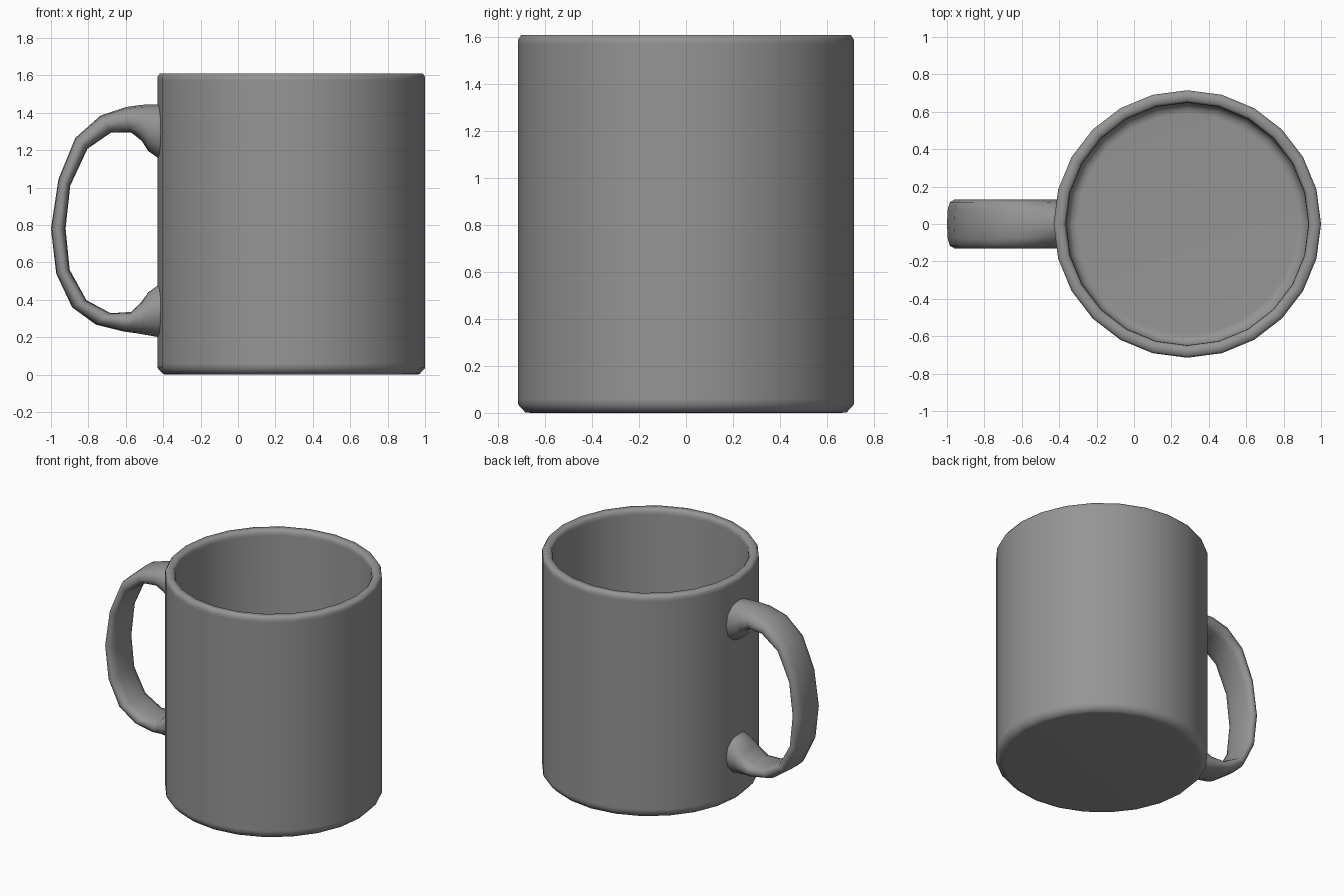
import bpy, bmesh
from math import cos, sin, pi, radians, copysign

if "Cube" in bpy.data.objects:
    bpy.data.objects.remove(bpy.data.objects["Cube"])

CX, SIDES = 0.285, 24
grey = bpy.data.materials.new("dark_grey")
grey.diffuse_color = (0.3, 0.3, 0.3, 1)
grey.use_nodes = True
grey.node_tree.nodes["Principled BSDF"].inputs["Base Color"].default_value = grey.diffuse_color


def skin(name, rings, angle):
    """Bridge closed rings of points and cap both ends."""
    bm = bmesh.new()
    loops = [[bm.verts.new(p) for p in ring] for ring in rings]
    n = len(loops[0])
    for a, b in zip(loops, loops[1:]):
        for i in range(n):
            j = (i + 1) % n
            bm.faces.new((a[i], a[j], b[j], b[i]))
    bm.faces.new(loops[0][::-1])
    bm.faces.new(loops[-1])
    bmesh.ops.recalc_face_normals(bm, faces=bm.faces)
    mesh = bpy.data.meshes.new(name)
    bm.to_mesh(mesh)
    bm.free()
    mesh.materials.append(grey)
    obj = bpy.data.objects.new(name, mesh)
    bpy.context.collection.objects.link(obj)
    bpy.ops.object.select_all(action='DESELECT')
    obj.select_set(True)
    bpy.context.view_layer.objects.active = obj
    bpy.ops.object.shade_smooth_by_angle(angle=radians(angle))
    return obj


# Cup: outer wall, rim, inner wall and floor as one lathed profile (radius, z)
profile = [(0.66, 0.0), (0.685, 0.002), (0.715, 0.035), (0.715, 0.06), (0.715, 1.57),
           (0.715, 1.592), (0.703, 1.61), (0.662, 1.61), (0.65, 1.592), (0.648, 1.57),
           (0.648, 0.12), (0.645, 0.085), (0.62, 0.052), (0.59, 0.05)]
skin("cup", [[(CX + r * cos(2 * pi * i / SIDES), r * sin(2 * pi * i / SIDES), z)
              for i in range(SIDES)] for r, z in profile], 80)

# Handle: outer and inner edge of each cross-section (x, z, x, z), flared at the cup
sections = [
    (-0.395, 1.445, -0.395, 1.145), (-0.43, 1.445, -0.43, 1.16),
    (-0.48, 1.445, -0.48, 1.195), (-0.53, 1.44, -0.515, 1.25),
    (-0.60, 1.43, -0.57, 1.293), (-0.735, 1.385, -0.68, 1.293),
    (-0.87, 1.265, -0.805, 1.207), (-0.96, 1.045, -0.897, 1.01),
    (-1.0, 0.78, -0.922, 0.78), (-0.972, 0.54, -0.90, 0.56),
    (-0.887, 0.36, -0.81, 0.397), (-0.76, 0.267, -0.68, 0.328),
    (-0.61, 0.23, -0.57, 0.335), (-0.53, 0.219, -0.515, 0.39),
    (-0.48, 0.21, -0.48, 0.44), (-0.43, 0.201, -0.43, 0.475),
    (-0.395, 0.197, -0.395, 0.49)]


def power(v, e):
    return copysign(abs(v) ** e, v)


rings = []
for k, (xo, zo, xi, zi) in enumerate(sections):
    end = min(k, len(sections) - 1 - k)
    e = 1.0 - 0.25 * min(end / 5, 1)      # round at the cup, flatter at the grip
    ring = []
    for i in range(12):
        t = 2 * pi * i / 12
        y, s = 0.13 * power(cos(t), e), 0.5 + 0.5 * power(sin(t), e)
        ring.append((xi + (xo - xi) * s, y, zi + (zo - zi) * s))
    rings.append(ring)
skin("handle", rings, 89)
